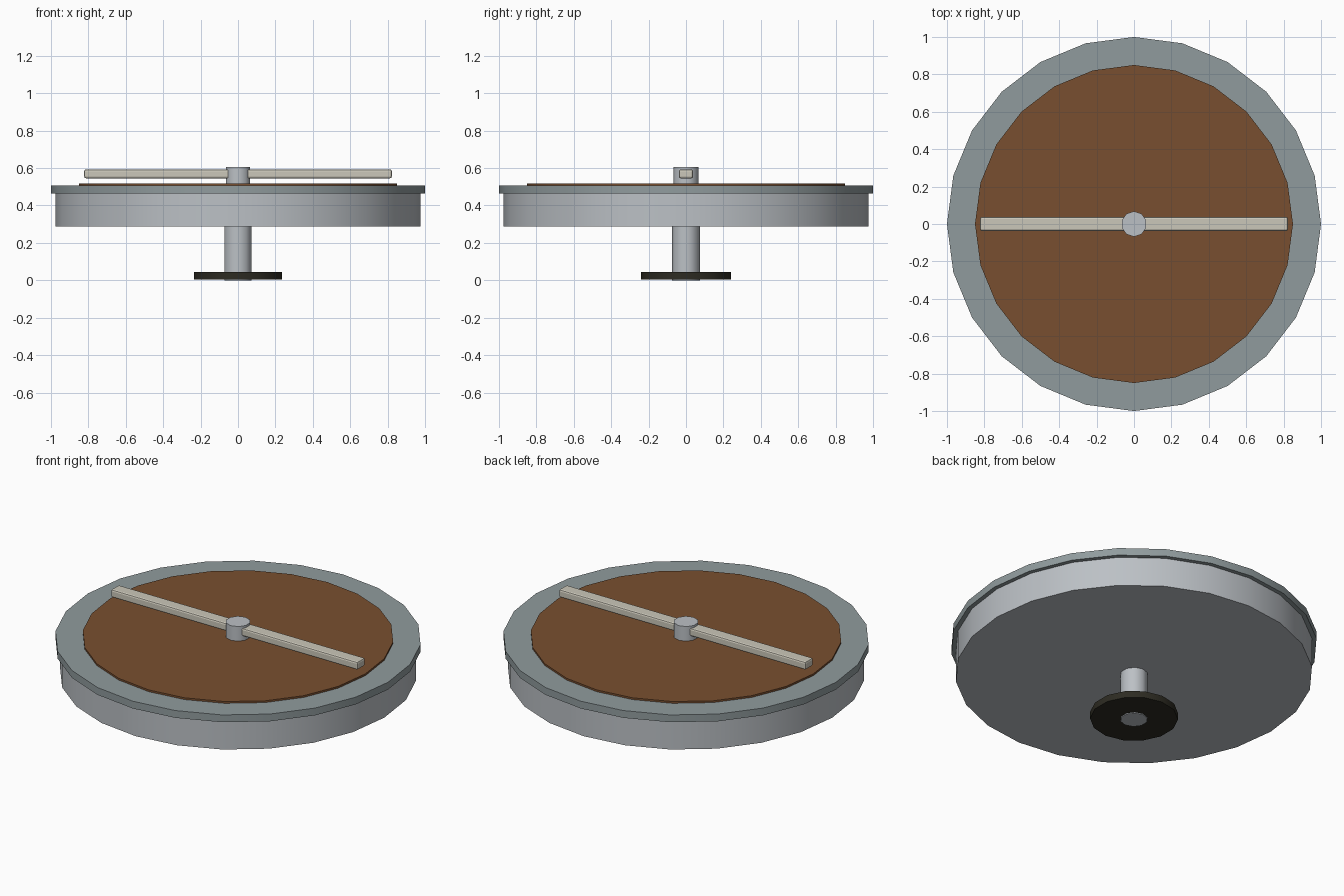
import bpy
import bmesh
import math

cube = bpy.data.objects.get("Cube")
if cube:
    bpy.data.objects.remove(cube, do_unlink=True)


def material(name, rgb):
    mat = bpy.data.materials.new(name)
    mat.use_nodes = True
    color = (*rgb, 1.0)
    mat.diffuse_color = color
    mat.node_tree.nodes["Principled BSDF"].inputs["Base Color"].default_value = color
    return mat


steel = material("light steel", (0.50, 0.53, 0.56))
rim_grey = material("rim grey", (0.28, 0.33, 0.34))
brown = material("brown", (0.19, 0.078, 0.029))
ivory = material("ivory", (0.60, 0.575, 0.49))
black = material("warm black", (0.026, 0.024, 0.016))


def finish(name, bm, mat):
    mesh = bpy.data.meshes.new(name)
    bm.to_mesh(mesh)
    bm.free()
    mesh.materials.append(mat)
    obj = bpy.data.objects.new(name, mesh)
    bpy.context.collection.objects.link(obj)
    return obj


def disc(name, radius, bottom, top, sides, mat):
    """Upright cylinder with a smooth wall, crisp caps and a corner on the y axis."""
    bm = bmesh.new()
    ring = [bm.verts.new((radius * math.sin(2 * math.pi * i / sides),
                          radius * math.cos(2 * math.pi * i / sides), bottom))
            for i in range(sides)]
    base = bm.faces.new(ring)
    extruded = bmesh.ops.extrude_face_region(bm, geom=[base], use_keep_orig=True)
    moved = [v for v in extruded["geom"] if isinstance(v, bmesh.types.BMVert)]
    bmesh.ops.translate(bm, verts=moved, vec=(0, 0, top - bottom))
    bmesh.ops.recalc_face_normals(bm, faces=bm.faces[:])
    obj = finish(name, bm, mat)
    bpy.ops.object.select_all(action="DESELECT")
    obj.select_set(True)
    bpy.context.view_layer.objects.active = obj
    bpy.ops.object.shade_smooth_by_angle(angle=math.radians(40))
    return obj


# Foot and stem
disc("foot", 0.24, 0.005, 0.045, 14, black)
disc("stem", 0.075, 0.0, 0.30, 10, steel)

# Drum body with overhanging rim and inset surface
disc("drum", 0.975, 0.287, 0.47, 24, steel)
disc("rim", 1.0, 0.463, 0.507, 24, rim_grey)
disc("surface_disc", 0.85, 0.50, 0.518, 24, brown)

# Central hub carrying the crossbar
disc("hub", 0.068, 0.51, 0.606, 10, steel)

# Crossbar with chamfered edges
bm = bmesh.new()
bmesh.ops.create_cube(bm, size=1.0)
bmesh.ops.scale(bm, verts=bm.verts, vec=(1.645, 0.076, 0.048))
bmesh.ops.translate(bm, verts=bm.verts, vec=(0, 0, 0.569))
bar = finish("crossbar", bm, ivory)
bevel = bar.modifiers.new("chamfer", "BEVEL")
bevel.width = 0.01
bevel.segments = 2
